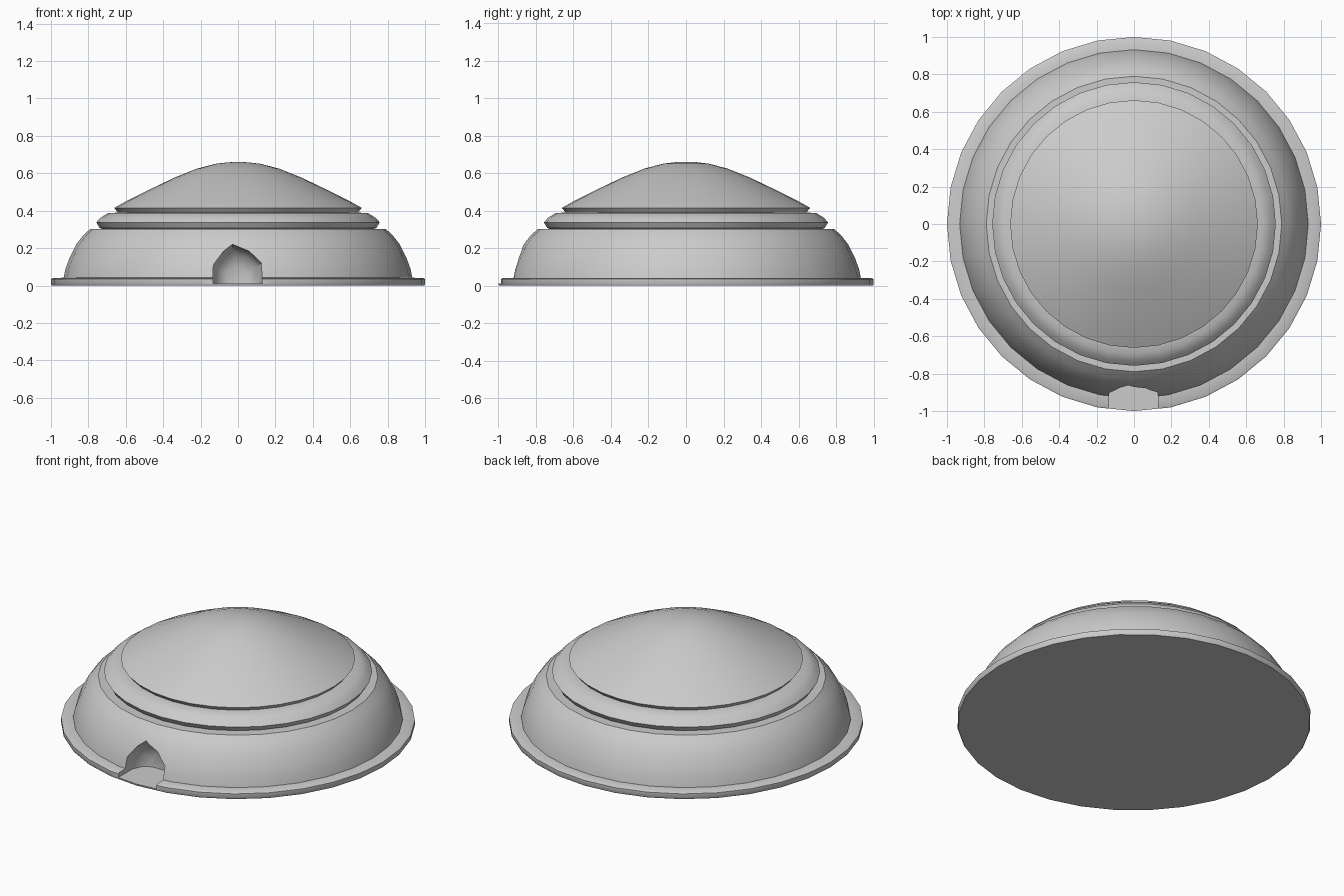
import bpy, bmesh, math

if "Cube" in bpy.data.objects:
    bpy.data.objects.remove(bpy.data.objects["Cube"])

SIDES = 32


def make_object(name, verts, faces):
    mesh = bpy.data.meshes.new(name)
    mesh.from_pydata(verts, [], faces)
    bm = bmesh.new()
    bm.from_mesh(mesh)
    bmesh.ops.recalc_face_normals(bm, faces=bm.faces)
    bm.to_mesh(mesh)
    bm.free()
    obj = bpy.data.objects.new(name, mesh)
    bpy.context.collection.objects.link(obj)
    return obj


def loft(name, rings, cap_start, cap_end):
    n = len(rings[0])
    verts = [p for ring in rings for p in ring]
    faces = [(k * n + i, k * n + (i + 1) % n, (k + 1) * n + (i + 1) % n, (k + 1) * n + i)
             for k in range(len(rings) - 1) for i in range(n)]
    if cap_start:
        faces.append(tuple(range(n)))
    if cap_end:
        faces.append(tuple(range(len(verts) - n, len(verts))))
    return make_object(name, verts, faces)


def lathe(name, profile, cap_start=False, cap_end=False):
    angles = [2 * math.pi * i / SIDES for i in range(SIDES)]
    rings = [[(r * math.cos(a), r * math.sin(a), z) for a in angles] for r, z in profile]
    return loft(name, rings, cap_start, cap_end)


def activate(obj):
    bpy.ops.object.select_all(action='DESELECT')
    obj.select_set(True)
    bpy.context.view_layer.objects.active = obj


# Flanged base with a curved wall
base = lathe("base", [(0.995, 0), (1, 0.008), (1, 0.035), (0.99, 0.04), (0.932, 0.042),
                      (0.922, 0.09), (0.9, 0.15), (0.865, 0.22), (0.83, 0.265),
                      (0.79, 0.303), (0.72, 0.303)], True, True)

# Stepped trim ring
ring = lathe("trim_ring", [(0.72, 0.3), (0.74, 0.308), (0.758, 0.338), (0.735, 0.362),
                           (0.695, 0.388), (0.63, 0.39)])

# Domed cover
dome = lathe("domed_cover", [(0.64, 0.388), (0.662, 0.415), (0.6, 0.45), (0.48, 0.51),
                             (0.34, 0.577), (0.22, 0.625), (0.12, 0.651),
                             (0.05, 0.659), (0.01, 0.66)], False, True)

# Cable notch at the front, with a rounded inner end
outline = [(-0.135, 0.012), (-0.132, 0.11), (-0.08, 0.18), (-0.03, 0.22),
           (0.06, 0.183), (0.125, 0.12), (0.13, 0.012)]
steps = [(-1.1, 1), (-0.85, 1), (-0.79, 0.8), (-0.76, 0.45)]
cutter = loft("notch_cutter", [[(x * s, y, 0.012 + (z - 0.012) * s) for x, z in outline]
                               for y, s in steps], True, True)
cutter.hide_render = True
mod = base.modifiers.new("notch", 'BOOLEAN')
mod.operation = 'DIFFERENCE'
mod.solver = 'EXACT'
mod.object = cutter
activate(base)
bpy.ops.object.modifier_apply(modifier=mod.name)
bpy.data.objects.remove(cutter)

for obj in (base, ring, dome):
    activate(obj)
    bpy.ops.object.shade_smooth_by_angle(angle=math.radians(35))
